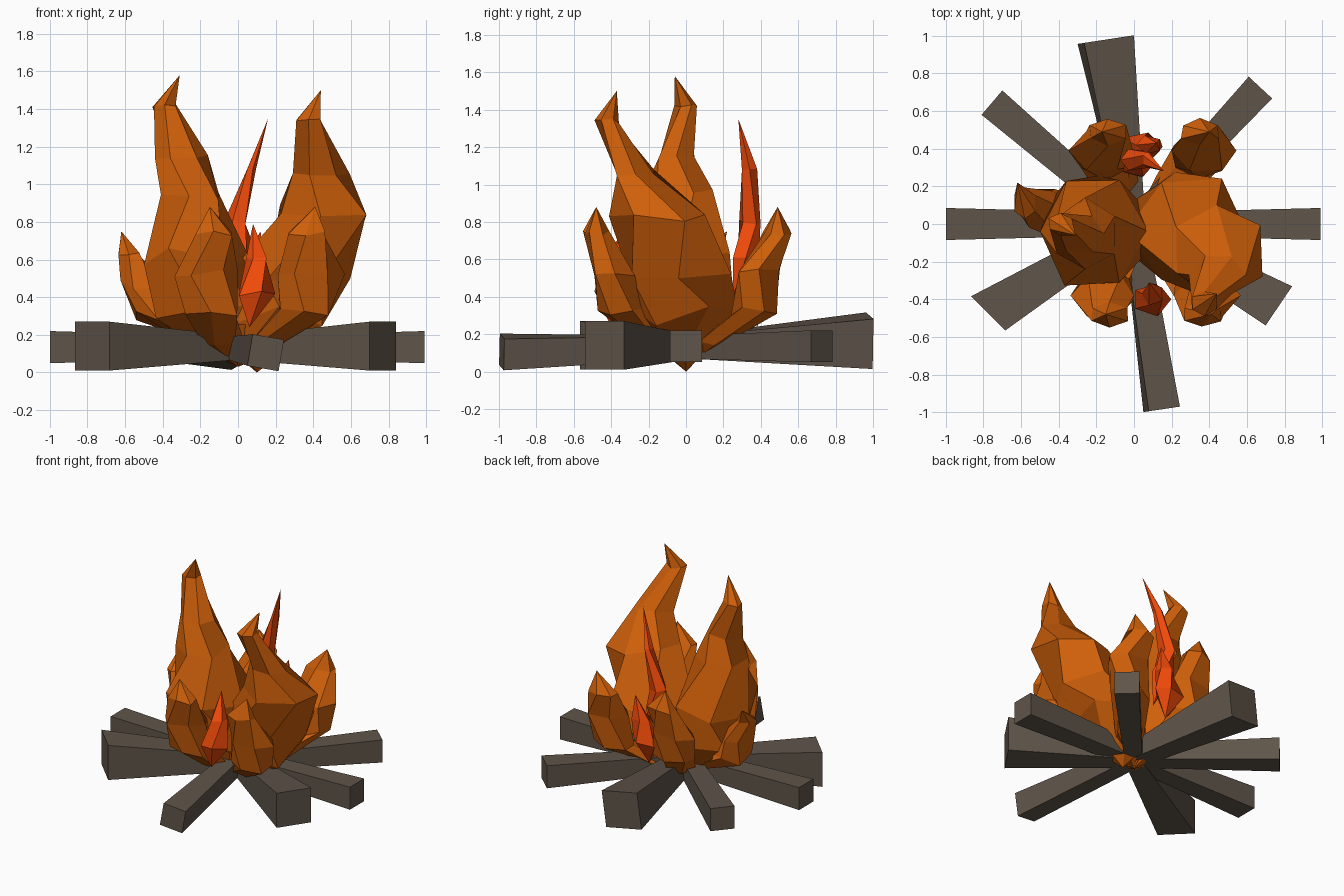
import bpy, bmesh, math, random
from mathutils import Vector

if "Cube" in bpy.data.objects:
    bpy.data.objects.remove(bpy.data.objects["Cube"])

random.seed(4)


def material(name, rgb):
    m = bpy.data.materials.new(name)
    m.diffuse_color = (*rgb, 1)
    m.use_nodes = True
    m.node_tree.nodes["Principled BSDF"].inputs["Base Color"].default_value = m.diffuse_color
    return m


wood = material("charred_wood", (0.115, 0.09, 0.068))
orange = material("orange_fire", (0.62, 0.115, 0.003))
red = material("red_fire", (0.9, 0.07, 0.003))


def loft(name, rings, mat, tip=None, base=None):
    bm = bmesh.new()
    rv = [[bm.verts.new(p) for p in r] for r in rings]
    n = len(rv[0])
    for a, b in zip(rv, rv[1:]):
        for i in range(n):
            bm.faces.new((a[i], a[(i + 1) % n], b[(i + 1) % n], b[i]))
    for ring, apex in ((rv[0], base), (rv[-1], tip)):
        if apex is None:
            bm.faces.new(ring)
        else:
            v = bm.verts.new(apex)
            for i in range(n):
                bm.faces.new((ring[i], ring[(i + 1) % n], v))
    bmesh.ops.recalc_face_normals(bm, faces=bm.faces)
    me = bpy.data.meshes.new(name)
    bm.to_mesh(me)
    bm.free()
    me.materials.append(mat)
    ob = bpy.data.objects.new(name, me)
    bpy.context.collection.objects.link(ob)
    return ob


def log(name, end, w, z0, z1, roll=0, skew=0):
    # square beam tapering towards the centre of the fire
    e = Vector((*end, 0))
    out = e.normalized()
    side = Vector((-out.y, out.x, 0))
    rings = []
    for c, hw, a, b, k, r in ((e * 0, 0.06, 0.07, 0.19, 0, 0), (e, w / 2, z0, z1, skew, roll)):
        mid, hh = (a + b) / 2, (b - a) / 2
        ring = []
        for s, t in ((-1, -1), (1, -1), (1, 1), (-1, 1)):
            u = s * hw * math.cos(r) - t * hh * math.sin(r)
            v = s * hw * math.sin(r) + t * hh * math.cos(r)
            ring.append(c + side * u + out * s * k + Vector((0, 0, mid + v)))
        rings.append(ring)
    loft(name, rings, wood)


def flame(name, sections, tip, base=(0, 0, 0.03), mat=orange, sides=6, jitter=0.08):
    # faceted tongue: sections are (x, y, z, half width x, half width y)
    rings = []
    for k, (x, y, z, rx, ry) in enumerate(sections):
        ring = []
        for i in range(sides):
            a = 2 * math.pi * (i + 0.5 * (k % 2)) / sides
            s = 1 + random.uniform(-jitter, jitter)
            dz = random.uniform(-0.2, 0.2) * min(rx, ry)
            ring.append((x + rx * s * math.cos(a), y + ry * s * math.sin(a), z + dz))
        rings.append(ring)
    loft(name, rings, mat, tip, base)


# Logs
log("log_left", (-1, 0), 0.17, 0.05, 0.22)
log("log_right", (0.99, 0), 0.17, 0.05, 0.22)
log("log_back", (-0.15, 0.98), 0.27, 0.03, 0.3, roll=0.13)
log("log_front", (0.147, -0.985), 0.17, 0.02, 0.19, roll=-0.17)
log("log_back_left", (-0.755, 0.645), 0.17, 0.05, 0.22)
log("log_back_right", (0.672, 0.725), 0.17, 0.05, 0.22)
log("log_front_left", (-0.775, -0.475), 0.25, 0.01, 0.27, skew=-0.03)
log("log_front_right", (0.77, -0.435), 0.25, 0.01, 0.27, skew=0.01)

# Tall flames, joined in a broad body above the logs
flame("tall_flame_left", [
    (-0.06, 0, 0.14, 0.17, 0.16), (-0.19, -0.02, 0.32, 0.27, 0.29),
    (-0.22, -0.04, 0.62, 0.28, 0.31), (-0.26, -0.06, 0.95, 0.17, 0.19),
    (-0.29, -0.05, 1.15, 0.14, 0.11), (-0.39, 0.0, 1.42, 0.07, 0.06)],
    (-0.31, -0.06, 1.58))
flame("tall_flame_right", [
    (0.1, 0, 0.12, 0.17, 0.16), (0.22, -0.02, 0.3, 0.27, 0.29),
    (0.3, -0.04, 0.54, 0.32, 0.31), (0.44, -0.14, 0.84, 0.26, 0.26),
    (0.45, -0.27, 1.06, 0.15, 0.12), (0.375, -0.42, 1.34, 0.07, 0.065)],
    (0.44, -0.37, 1.5), (0.1, 0, 0))

# Small outer flames
flame("small_flame_left", [
    (-0.2, 0.03, 0.16, 0.1, 0.1), (-0.42, 0.06, 0.3, 0.13, 0.13),
    (-0.5, 0.08, 0.47, 0.12, 0.12), (-0.58, 0.11, 0.63, 0.06, 0.08)],
    (-0.62, 0.22, 0.75))
for name, x, y, tx in (("small_flame_front_left", -0.16, -0.33, -0.15),
                       ("small_flame_front_right", 0.39, -0.33, 0.41),
                       ("small_flame_back_left", -0.17, 0.34, -0.17),
                       ("small_flame_back_right", 0.38, 0.34, 0.4)):
    s = math.copysign(1, y)
    lean = 0.03 if x < 0 else -0.03
    flame(name, [
        (x * 0.45, y * 0.45, 0.15, 0.11, 0.1), (x * 0.9, y * 1.05, 0.32, 0.15, 0.12),
        (x, y + s * 0.05, 0.53, 0.17, 0.12), (x + lean, y + s * 0.15, 0.74, 0.11, 0.07)],
        (tx, y + s * 0.15, 0.88))

# Red flames
flame("red_flame_front", [(0.09, -0.4, 0.42, 0.11, 0.09), (0.1, -0.37, 0.6, 0.06, 0.06)],
      (0.08, -0.31, 0.79), (0.06, -0.4, 0.24), red, 5)
flame("red_flame_back", [
    (0.02, 0.32, 0.6, 0.09, 0.07), (-0.01, 0.34, 0.8, 0.06, 0.06),
    (0.07, 0.34, 1.08, 0.025, 0.04)],
    (0.16, 0.28, 1.35), (0.04, 0.25, 0.4), red, 5)
flame("red_flame_back_low", [(0.04, 0.41, 0.42, 0.12, 0.08), (0.08, 0.42, 0.58, 0.07, 0.05)],
      (0.12, 0.43, 0.75), (0.04, 0.38, 0.24), red, 5)
